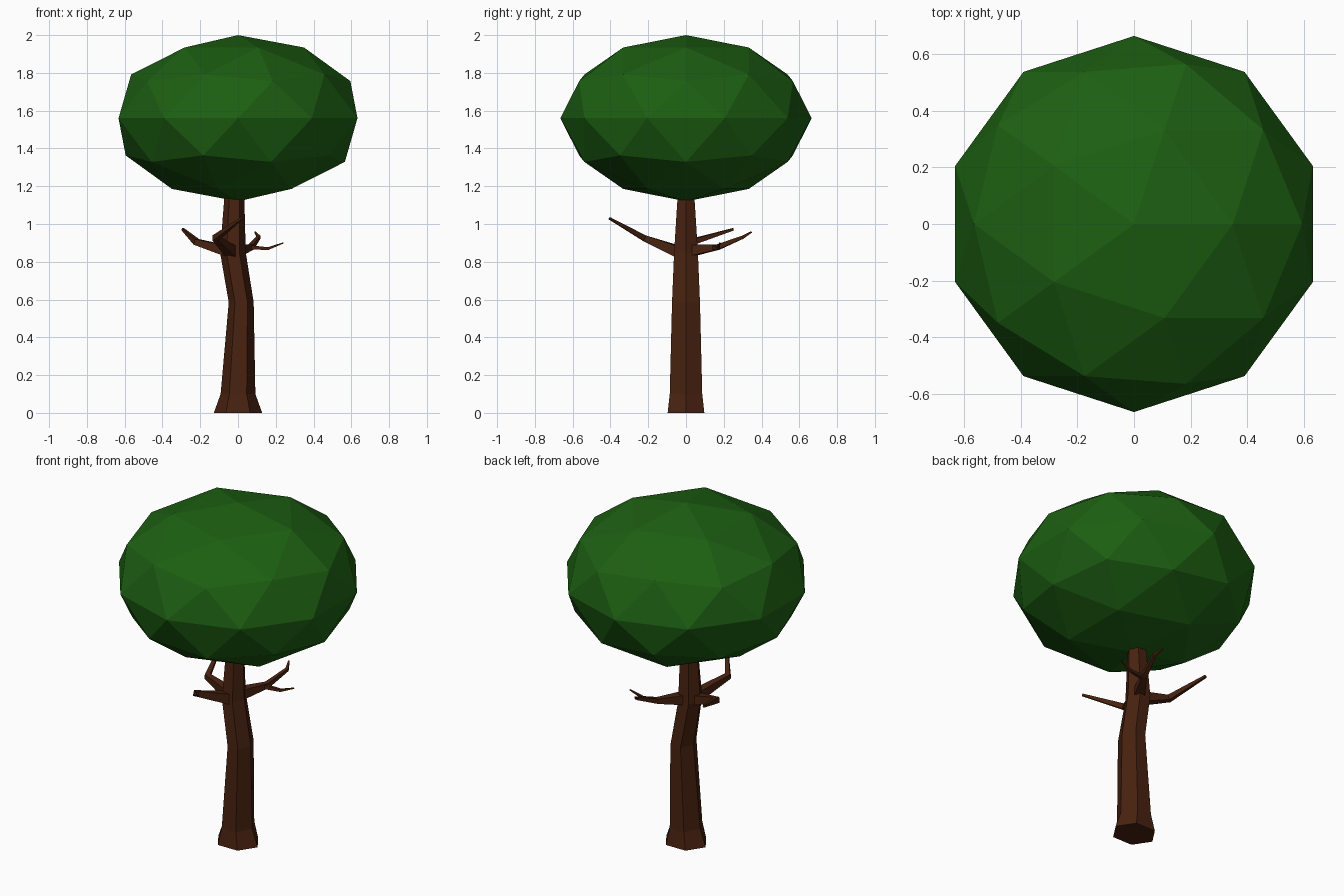
import bpy, bmesh, math
from mathutils import Vector

if "Cube" in bpy.data.objects:
    bpy.data.objects.remove(bpy.data.objects["Cube"])


def material(name, rgb):
    m = bpy.data.materials.new(name)
    m.diffuse_color = (*rgb, 1)
    m.use_nodes = True
    m.node_tree.nodes["Principled BSDF"].inputs["Base Color"].default_value = m.diffuse_color
    return m


bark = material("bark", (0.065, 0.016, 0.005))
leaf = material("leaf", (0.012, 0.115, 0.006))


def skin(name, rings, mat):
    """Closed, flat-shaded skin over a list of vertex rings."""
    bm = bmesh.new()
    loops = [[bm.verts.new(p) for p in ring] for ring in rings]
    n = len(loops[0])
    for a, b in zip(loops, loops[1:]):
        for i in range(n):
            j = (i + 1) % n
            bm.faces.new((a[i], a[j], b[j], b[i]))
    bm.faces.new(loops[0][::-1])
    bm.faces.new(loops[-1])
    bmesh.ops.recalc_face_normals(bm, faces=bm.faces[:])
    me = bpy.data.meshes.new(name)
    bm.to_mesh(me)
    bm.free()
    me.materials.append(mat)
    ob = bpy.data.objects.new(name, me)
    bpy.context.collection.objects.link(ob)
    return ob


def branch(name, points):
    """Four-sided tapering branch through (x, y, z, radius) points."""
    pos = [Vector(p[:3]) for p in points]
    rings = []
    for i, c in enumerate(pos):
        d = (pos[min(i + 1, len(pos) - 1)] - pos[max(i - 1, 0)]).normalized()
        side = d.cross(Vector((0, 0, 1))).normalized()
        up = side.cross(d)
        r = points[i][3]
        rings.append([c + r * (math.cos(a) * side + math.sin(a) * up)
                      for a in (math.pi * (0.25 + 0.5 * k) for k in range(4))])
    return skin(name, rings, bark)


# Trunk: bent hexagonal column, sections are (z, centre x, half width x, half depth y)
sections = [(0, 0, 0.128, 0.097), (0.10, 0, 0.092, 0.086),
            (0.585, 0.017, 0.066, 0.074), (0.85, -0.027, 0.068, 0.063),
            (1.12, -0.02, 0.054, 0.046), (1.25, -0.02, 0.048, 0.04)]
skin("trunk", [[(cx + rx * math.cos(k * math.pi / 3),
                 ry * math.sin(k * math.pi / 3) / math.sin(math.pi / 3), z)
                for k in range(6)] for z, cx, rx, ry in sections], bark)

# Branches
branch("front_branch", [(-0.03, -0.03, 0.85, 0.042), (-0.12, -0.22, 0.925, 0.022),
                        (0.02, -0.405, 1.03, 0.008)])
branch("left_branch", [(-0.05, 0.0, 0.855, 0.042), (-0.22, 0.03, 0.905, 0.022),
                       (-0.292, 0.25, 0.972, 0.009)])
branch("rear_branch", [(-0.01, 0.03, 0.86, 0.042), (0.07, 0.17, 0.878, 0.02),
                       (0.11, 0.30, 0.93, 0.012), (0.09, 0.347, 0.958, 0.005)])
branch("rear_twig", [(0.06, 0.15, 0.876, 0.016), (0.16, 0.17, 0.87, 0.01),
                     (0.24, 0.18, 0.90, 0.004)])

# Canopy
bpy.ops.mesh.primitive_ico_sphere_add(subdivisions=2, radius=1, location=(0, 0, 1.56))
canopy = bpy.context.object
canopy.name = "canopy"
canopy.scale = (0.665, 0.665, 0.44)
canopy.data.materials.append(leaf)
